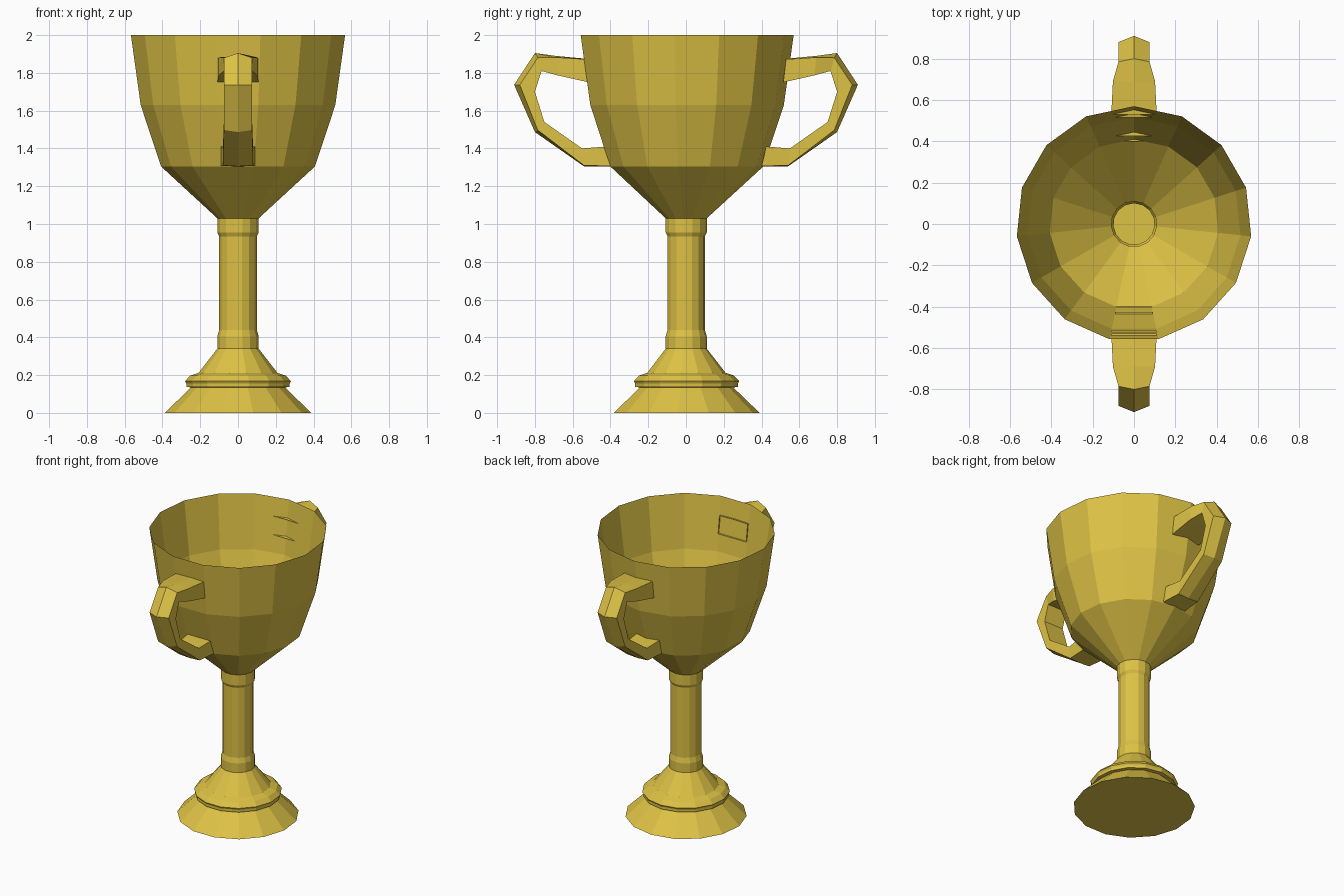
import bpy, math

if "Cube" in bpy.data.objects:
    bpy.data.objects.remove(bpy.data.objects["Cube"])

gold = bpy.data.materials.new("gold")
gold.diffuse_color = (0.73, 0.54, 0.06, 1)
gold.use_nodes = True
gold.node_tree.nodes["Principled BSDF"].inputs["Base Color"].default_value = gold.diffuse_color


def make_object(name, verts, faces):
    mesh = bpy.data.meshes.new(name)
    mesh.from_pydata(verts, [], faces)
    mesh.materials.append(gold)
    obj = bpy.data.objects.new(name, mesh)
    bpy.context.collection.objects.link(obj)
    return obj


def lathe(name, profile, sides=15, cap_bottom=False):
    """Spin an upward (radius, height) profile into flat facets, one corner on +y."""
    verts = []
    for r, z in profile:
        for i in range(sides):
            a = math.pi / 2 + math.tau * i / sides
            verts.append((r * math.cos(a), r * math.sin(a), z))
    faces = []
    for k in range(len(profile) - 1):
        for i in range(sides):
            a, b = k * sides + i, k * sides + (i + 1) % sides
            faces.append((a, b, b + sides, a + sides))
    if cap_bottom:
        faces.append(tuple(reversed(range(sides))))
    return make_object(name, verts, faces)


# Foot and stem: flared base, moulded ring, collared column
lathe("foot_and_stem", [
    (0.39, 0.0), (0.25, 0.135), (0.275, 0.137), (0.275, 0.155), (0.282, 0.168),
    (0.255, 0.197), (0.21, 0.212), (0.11, 0.34), (0.11, 0.405), (0.1, 0.44),
    (0.1, 0.935), (0.11, 0.955), (0.11, 1.03)], cap_bottom=True)

# Bowl: open thin shell
lathe("bowl", [(0.11, 1.03), (0.41, 1.305), (0.518, 1.63), (0.57, 2.0)])

# Handle sections: ridge (y, z), outer side (y, z), inner side (y, z), half width
sections = [
    ((0.53, 1.875), (0.53, 1.872), (0.515, 1.75), 0.11),
    ((0.69, 1.89), (0.69, 1.882), (0.68, 1.787), 0.102),
    ((0.80, 1.905), (0.785, 1.88), (0.765, 1.81), 0.075),
    ((0.91, 1.737), (0.88, 1.737), (0.80, 1.70), 0.075),
    ((0.80, 1.487), (0.785, 1.497), (0.75, 1.54), 0.075),
    ((0.54, 1.305), (0.54, 1.31), (0.55, 1.40), 0.08),
    ((0.40, 1.305), (0.40, 1.307), (0.425, 1.41), 0.09),
]


def handle(name, side):
    """Sweep a five-sided ridged section along the handle; ends open into the bowl."""
    verts, faces = [], []
    for ridge, outer, inner, w in sections:
        ring = [(0, *ridge), (w, *outer), (w, *inner), (-w, *inner), (-w, *outer)]
        verts += [(x * side, y * side, z) for x, y, z in ring]
    for k in range(len(sections) - 1):
        for i in range(5):
            a, b = k * 5 + i, k * 5 + (i + 1) % 5
            faces.append((a, a + 5, b + 5, b))
    return make_object(name, verts, faces)


handle("back_handle", 1)
handle("front_handle", -1)
